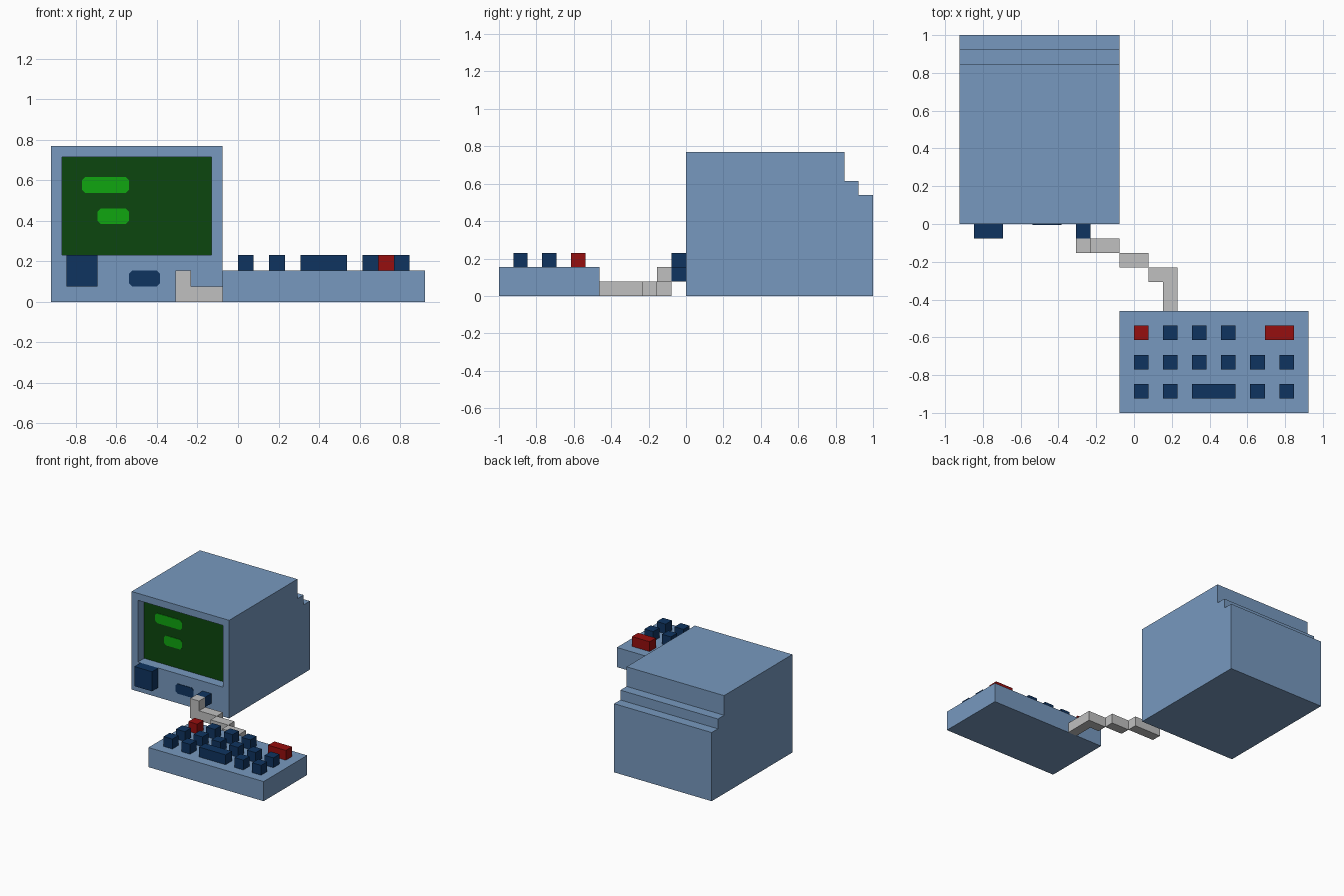
import bpy, bmesh
from mathutils import Vector

cube = bpy.data.objects.get("Cube")
if cube:
    bpy.data.objects.remove(cube, do_unlink=True)

U = 1 / 13  # one block of the design grid


def material(name, rgb):
    lin = [(c / 255 / 12.92 if c <= 10 else ((c / 255 + 0.055) / 1.055) ** 2.4) for c in rgb]
    m = bpy.data.materials.new(name)
    m.diffuse_color = (*lin, 1)
    m.use_nodes = True
    bsdf = next(n for n in m.node_tree.nodes if n.type == 'BSDF_PRINCIPLED')
    bsdf.inputs["Base Color"].default_value = (*lin, 1)
    bsdf.inputs["Roughness"].default_value = 0.8
    return m


CASE = material("case blue", (119, 153, 191))
NAVY = material("navy", (15, 52, 96))
RED = material("red", (150, 14, 14))
GREY = material("cable grey", (192, 192, 192))
SCREEN = material("screen dark green", (12, 70, 14))
GLOW = material("glowing green", (16, 166, 16))


def finish(name, bm, *mats):
    bmesh.ops.recalc_face_normals(bm, faces=bm.faces)
    me = bpy.data.meshes.new(name)
    bm.to_mesh(me)
    bm.free()
    for m in mats:
        me.materials.append(m)
    ob = bpy.data.objects.new(name, me)
    bpy.context.collection.objects.link(ob)
    return ob


def boxes(name, mat, *spans):
    """Blocks given as (x0, x1, y0, y1, z0, z1) in grid units."""
    bm = bmesh.new()
    for x0, x1, y0, y1, z0, z1 in spans:
        lo, hi = Vector((x0, y0, z0)) * U, Vector((x1, y1, z1)) * U
        for v in bmesh.ops.create_cube(bm, size=1)['verts']:
            v.co = (lo + hi) / 2 + v.co * (hi - lo)
    return finish(name, bm, mat)


def plate(name, mat, x0, x1, z0, z1, y, c=0.2, thick=0.004):
    """Thin plate with clipped corners lying on a front-facing wall at y."""
    pts = [(x0 + c, z0), (x1 - c, z0), (x1, z0 + c), (x1, z1 - c),
           (x1 - c, z1), (x0 + c, z1), (x0, z1 - c), (x0, z0 + c)]
    bm = bmesh.new()
    face = bm.faces.new([bm.verts.new((px * U, y * U, pz * U)) for px, pz in pts])
    ext = bmesh.ops.extrude_face_region(bm, geom=[face])['geom']
    for v in ext:
        if isinstance(v, bmesh.types.BMVert):
            v.co.y -= thick
    return finish(name, bm, mat)


def monitor():
    # stepped side profile extruded across the width
    profile = [(0, 0), (13, 0), (13, 7), (12, 7), (12, 8), (11, 8), (11, 10), (0, 10)]
    bm = bmesh.new()
    side = bm.faces.new([bm.verts.new((-12 * U, y * U, z * U)) for y, z in profile])
    ext = bmesh.ops.extrude_face_region(bm, geom=[side])['geom']
    bmesh.ops.translate(bm, vec=(11 * U, 0, 0),
                        verts=[g for g in ext if isinstance(g, bmesh.types.BMVert)])
    bmesh.ops.recalc_face_normals(bm, faces=bm.faces)
    bm.normal_update()
    # inset the front, raise the lower rim, sink the screen
    front = min(bm.faces, key=lambda f: f.calc_center_median().y)
    bmesh.ops.inset_individual(bm, faces=[front], thickness=U)
    for v in front.verts:
        if v.co.z < 5 * U:
            v.co.z = 3 * U
    glass = bmesh.ops.extrude_discrete_faces(bm, faces=[front])['faces'][0]
    bmesh.ops.translate(bm, vec=(0, U, 0), verts=glass.verts)
    glass.material_index = 1
    return finish("monitor_case", bm, CASE, SCREEN)


monitor()

# Text blocks on the screen and the slot below it
plate("screen_line_upper", GLOW, -10, -7, 7, 8, 1)
plate("screen_line_lower", GLOW, -9, -7, 5, 6, 1)
plate("front_slot", NAVY, -7, -5, 1, 2, 0)

# Front knob and cable socket
boxes("front_knob", NAVY, (-11, -9, -1, 0, 1, 3))
boxes("cable_socket", NAVY, (-4, -3, -1, 0, 1, 2))

# Stepped cable from the socket to the keyboard
boxes("cable", GREY,
      (-4, -3, -2, -1, 0, 2), (-3, -1, -2, -1, 0, 1), (-1, 1, -3, -2, 0, 1),
      (1, 3, -4, -3, 0, 1), (2, 3, -6, -4, 0, 1))

# Keyboard base and its three rows of keys
boxes("keyboard_base", CASE, (-1, 12, -13, -6, 0, 2))
rows = {
    "back": (-8, [(0, 1), (2, 3), (4, 5), (6, 7), (9, 11)]),
    "middle": (-10, [(x, x + 1) for x in range(0, 11, 2)]),
    "front": (-12, [(0, 1), (2, 3), (4, 7), (8, 9), (10, 11)]),
}
for row, (y, keys) in rows.items():
    for i, (x0, x1) in enumerate(keys):
        red = row == "back" and i in (0, len(keys) - 1)
        boxes(f"key_{row}_{i + 1}", RED if red else NAVY, (x0, x1, y, y + 1, 2, 3))
